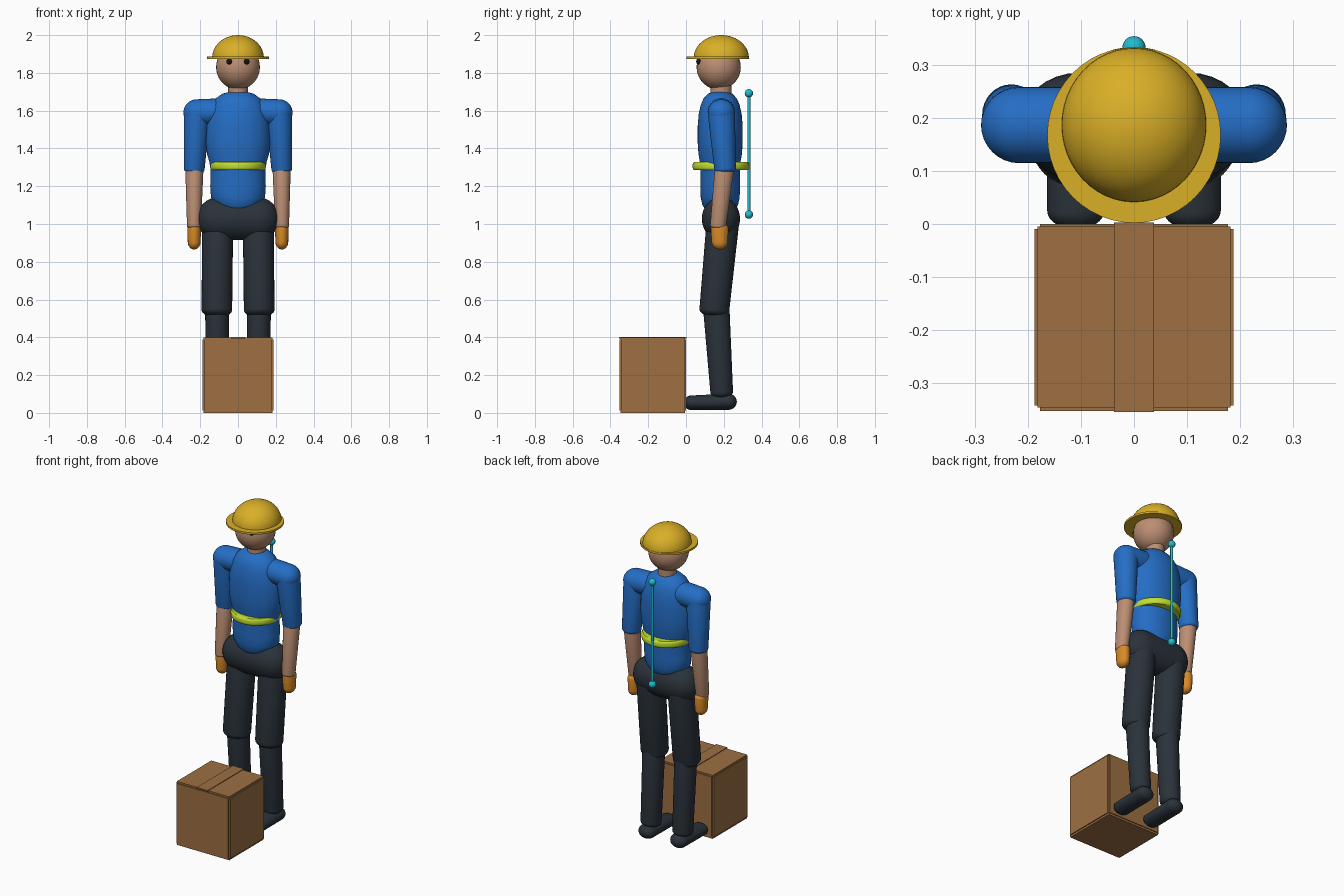
import bpy, math
from mathutils import Vector, Matrix

if "Cube" in bpy.data.objects:
    bpy.data.objects.remove(bpy.data.objects["Cube"])


def material(name, rgb):
    m = bpy.data.materials.new(name)
    m.diffuse_color = (*rgb, 1)
    m.use_nodes = True
    m.node_tree.nodes["Principled BSDF"].inputs["Base Color"].default_value = m.diffuse_color
    return m


YELLOW = material("helmet yellow", (0.70, 0.43, 0.02))
SKIN = material("skin", (0.50, 0.27, 0.17))
BLUE = material("shirt blue", (0.018, 0.155, 0.56))
LIME = material("belt lime", (0.54, 0.73, 0.03))
DARK = material("trouser charcoal", (0.023, 0.032, 0.042))
ORANGE = material("glove orange", (0.68, 0.25, 0.02))
BROWN = material("cardboard brown", (0.34, 0.16, 0.055))
CYAN = material("rod cyan", (0.015, 0.50, 0.62))
BLACK = material("eye black", (0.008, 0.008, 0.01))


def add_mesh(name, verts, faces, mat, smooth=True):
    me = bpy.data.meshes.new(name)
    me.from_pydata(verts, [], faces)
    me.materials.append(mat)
    ob = bpy.data.objects.new(name, me)
    bpy.context.collection.objects.link(ob)
    if smooth:
        bpy.ops.object.select_all(action='DESELECT')
        ob.select_set(True)
        bpy.context.view_layer.objects.active = ob
        bpy.ops.object.shade_smooth_by_angle(angle=math.radians(40))
    return ob


def loft(name, rings, mat, matrix=Matrix(), n=40):
    """Skin elliptical rings (height, rx, ry), lowest first, and close both ends."""
    verts, faces = [], []
    for z, rx, ry in rings:
        for i in range(n):
            a = 2 * math.pi * i / n
            verts.append(matrix @ Vector((rx * math.cos(a), ry * math.sin(a), z)))
    for r in range(len(rings) - 1):
        for i in range(n):
            j = (i + 1) % n
            faces.append((r * n + i, r * n + j, (r + 1) * n + j, (r + 1) * n + i))
    faces.append(tuple(reversed(range(n))))
    last = (len(rings) - 1) * n
    faces.append(tuple(range(last, last + n)))
    return add_mesh(name, verts, faces, mat)


def limb(name, a, b, ra, rb, mat, cap_a=None, cap_b=None):
    """Tapered capsule from a to b; radii are (x, other axis), caps are bulge lengths."""
    a, b = Vector(a), Vector(b)
    axis = (b - a).normalized()
    side = Vector((1, 0, 0)) if abs(axis.x) < 0.8 else Vector((0, 1, 0))
    side = (side - axis * side.dot(axis)).normalized()
    up = axis.cross(side)
    m = Matrix((side, up, axis)).transposed().to_4x4()
    m.translation = a
    length = (b - a).length
    cap_a = ra[0] if cap_a is None else cap_a
    cap_b = rb[0] if cap_b is None else cap_b
    rings, k = [], 8
    for i in range(k + 1):
        t = max(0.03, math.pi / 2 * i / k)
        rings.append((-cap_a * math.cos(t), ra[0] * math.sin(t), ra[1] * math.sin(t)))
    for i in range(k, -1, -1):
        t = max(0.03, math.pi / 2 * i / k)
        rings.append((length + cap_b * math.cos(t), rb[0] * math.sin(t), rb[1] * math.sin(t)))
    return loft(name, rings, mat, m, 32)


def ball(name, loc, r, mat):
    bpy.ops.mesh.primitive_uv_sphere_add(segments=36, ring_count=18, location=loc)
    ob = bpy.context.object
    ob.name = name
    ob.scale = r
    ob.data.materials.append(mat)
    bpy.ops.object.shade_smooth()
    return ob


def slab(name, lo, hi, mat):
    v = [(x, y, z) for z in (lo[2], hi[2]) for x, y in
         ((lo[0], lo[1]), (hi[0], lo[1]), (hi[0], hi[1]), (lo[0], hi[1]))]
    f = [(3, 2, 1, 0), (4, 5, 6, 7)] + [(i, (i + 1) % 4, (i + 1) % 4 + 4, i + 4) for i in range(4)]
    return add_mesh(name, v, f, mat, smooth=False)


def shift(y):
    return Matrix.Translation((0, y, 0))


# Head and neck
ball("head", (0, 0.173, 1.83), (0.116, 0.117, 0.118), SKIN)
loft("neck", [(1.64, 0.052, 0.055), (1.76, 0.052, 0.055)], SKIN, shift(0.185))

# Hard hat: half-ellipsoid dome and thin brim
dome = []
for i in range(13):
    t = math.pi / 2 * i / 12
    c = max(math.cos(t), 0.02)
    dome.append((1.88 + 0.12 * math.sin(t), 0.137 * c, 0.146 * c))
loft("helmet_dome", dome, YELLOW, shift(0.187), 48)
loft("helmet_brim", [(1.874, 0.164, 0.166), (1.886, 0.164, 0.166)], YELLOW, shift(0.168), 48)

# Torso with fuller chest over a slimmer waist
loft("torso", [
    (1.05, 0.03, 0.03), (1.07, 0.085, 0.075), (1.10, 0.12, 0.094), (1.14, 0.143, 0.103),
    (1.20, 0.147, 0.105), (1.29, 0.145, 0.104), (1.33, 0.152, 0.108), (1.37, 0.164, 0.115),
    (1.43, 0.170, 0.119), (1.52, 0.168, 0.119), (1.58, 0.158, 0.114), (1.63, 0.141, 0.103),
    (1.665, 0.118, 0.088), (1.69, 0.082, 0.064), (1.70, 0.045, 0.038), (1.704, 0.01, 0.01)],
    BLUE, shift(0.181), 48)

# Belt with softened edges
loft("belt", [(1.286, 0.140, 0.142), (1.291, 0.145, 0.148), (1.299, 0.147, 0.150),
              (1.314, 0.147, 0.150), (1.322, 0.145, 0.148), (1.327, 0.140, 0.142)],
     LIME, shift(0.185), 48)

# Hips
limb("hips", (-0.104, 0.185, 1.028), (0.104, 0.185, 1.028), (0.101, 0.114), (0.101, 0.114),
     DARK, 0.113, 0.113)

# Arms and legs, mirrored
for s, tag in ((-1, "right"), (1, "left")):
    limb("shoulder_" + tag, (s * 0.10, 0.187, 1.595), (s * 0.217, 0.187, 1.59),
         (0.072, 0.07), (0.072, 0.07), BLUE)
    limb("upper_arm_" + tag, (s * 0.217, 0.187, 1.59), (s * 0.232, 0.207, 1.29),
         (0.070, 0.072), (0.055, 0.057), BLUE, 0.07, 0.025)
    limb("forearm_" + tag, (s * 0.231, 0.203, 1.29), (s * 0.233, 0.170, 0.99),
         (0.048, 0.051), (0.037, 0.042), SKIN, 0.03, 0.02)
    limb("glove_" + tag, (s * 0.232, 0.178, 0.975), (s * 0.232, 0.179, 0.905),
         (0.036, 0.047), (0.034, 0.043), ORANGE, 0.03, 0.04)
    limb("thigh_" + tag, (s * 0.108, 0.192, 0.98), (s * 0.112, 0.150, 0.545),
         (0.082, 0.086), (0.081, 0.079), DARK, 0.06, 0.04)
    limb("shin_" + tag, (s * 0.111, 0.160, 0.56), (s * 0.110, 0.189, 0.11),
         (0.063, 0.070), (0.060, 0.060), DARK, 0.05, 0.035)
    limb("shoe_" + tag, (s * 0.110, 0.225, 0.059), (s * 0.110, 0.025, 0.054),
         (0.054, 0.043), (0.054, 0.038), DARK, 0.044, 0.035)
    ball("eye_" + tag, (s * 0.047, 0.066, 1.86), (0.015, 0.012, 0.015), BLACK)

# Cardboard box: overlapping panels, top and bottom flaps, seam strip
slab("box_sides", (-0.188, -0.343, 0.012), (0.188, -0.009, 0.388), BROWN)
slab("box_ends", (-0.178, -0.353, 0.012), (0.178, 0.0, 0.388), BROWN)
for z, tag in ((0.0, "bottom"), (0.388, "top")):
    slab("box_flaps_" + tag, (-0.182, -0.347, z), (0.182, -0.005, z + 0.01 + (z == 0) * 0.002), BROWN)
slab("box_seam", (-0.038, -0.355, 0.394), (0.038, 0.003, 0.402), BROWN)

# Measuring rod behind the back
limb("rod", (0, 0.333, 1.05), (0, 0.333, 1.692), (0.008, 0.008), (0.008, 0.008), CYAN)
for z, tag in ((1.05, "lower"), (1.692, "upper")):
    ball("rod_end_" + tag, (0, 0.333, z), (0.022, 0.022, 0.022), CYAN)
